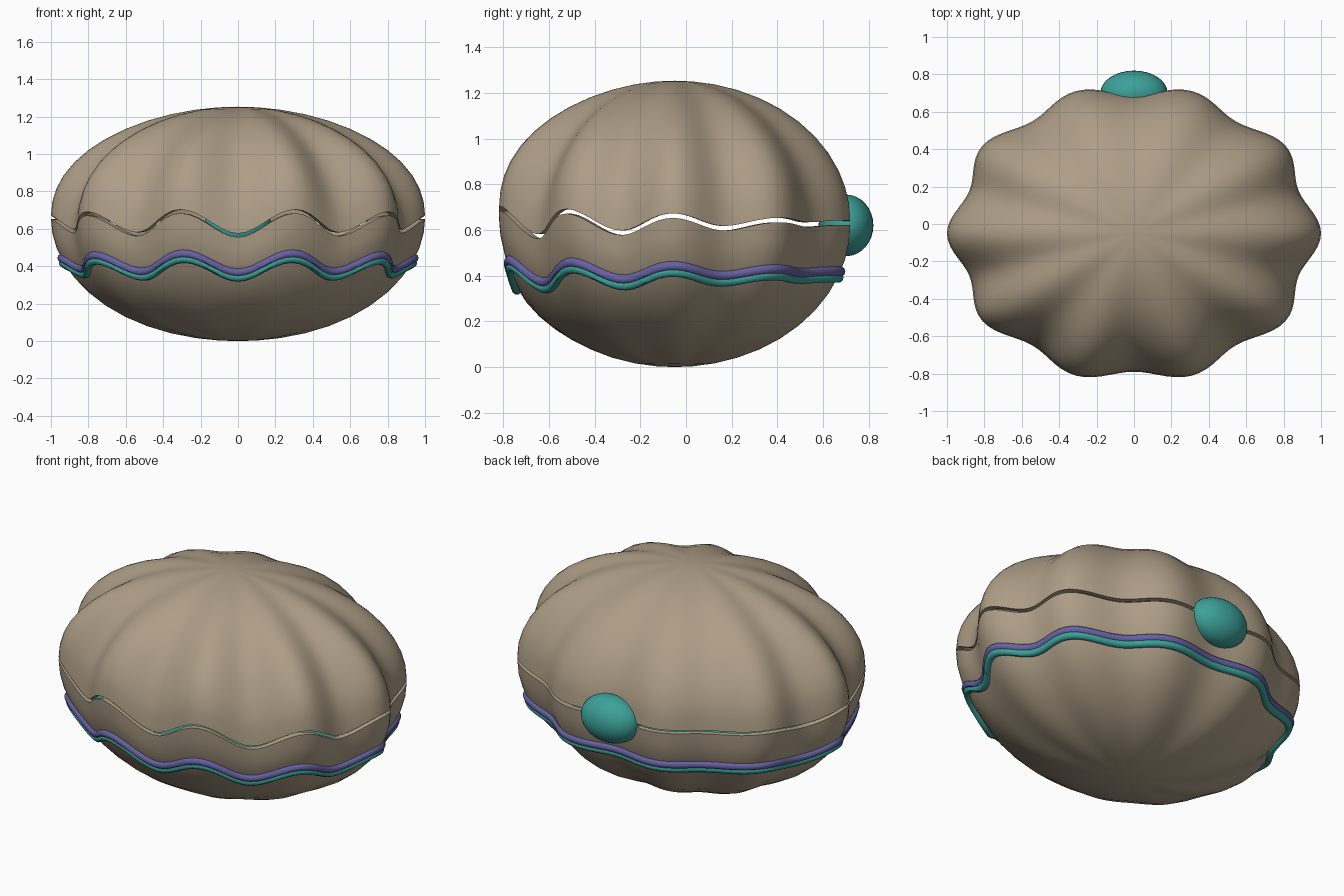
import bpy, bmesh
from math import sin, cos, pi, radians

if "Cube" in bpy.data.objects:
    bpy.data.objects.remove(bpy.data.objects["Cube"])

SEG = 140      # steps around the shell
CY = -0.05     # shell centre in y


def material(name, rgb):
    m = bpy.data.materials.new(name)
    m.diffuse_color = (*rgb, 1)
    m.use_nodes = True
    m.node_tree.nodes["Principled BSDF"].inputs["Base Color"].default_value = m.diffuse_color
    return m


TAN = material("shell_tan", (0.42, 0.34, 0.24))
TEAL = material("mantle_teal", (0.045, 0.36, 0.32))
PURPLE = material("lip_purple", (0.135, 0.12, 0.36))


def surf(th, phi, zc, height, scale=1.0):
    """Point on a ten-lobed half shell; phi = 0 at the rim, 90 at the pole."""
    lobe = cos(10 * th)
    r = (0.9625 + 0.0375 * lobe) * cos(phi) * scale
    wave = 0.065 * lobe * (0.5 - 0.5 * sin(th)) * cos(phi) ** 4
    return (r * cos(th), 0.8 * r * sin(th) + CY,
            zc + wave + height * sin(phi) * scale)


def finish(name, bm, mat, angle=40):
    bmesh.ops.recalc_face_normals(bm, faces=bm.faces)
    me = bpy.data.meshes.new(name)
    bm.to_mesh(me)
    bm.free()
    me.materials.append(mat)
    ob = bpy.data.objects.new(name, me)
    bpy.context.collection.objects.link(ob)
    bpy.ops.object.select_all(action='DESELECT')
    bpy.context.view_layer.objects.active = ob
    ob.select_set(True)
    bpy.ops.object.shade_smooth_by_angle(angle=radians(angle))
    return ob


def skin(name, rings, mat, poles=None, closed=False):
    """Bridge rings of points, with optional end poles or a closed loop."""
    bm = bmesh.new()
    vs = [[bm.verts.new(p) for p in ring] for ring in rings]
    n = len(vs[0])
    pairs = list(zip(vs, vs[1:])) + ([(vs[-1], vs[0])] if closed else [])
    for a, b in pairs:
        for i in range(n):
            j = (i + 1) % n
            bm.faces.new((a[i], a[j], b[j], b[i]))
    if poles:
        for p, ring in zip(poles, (vs[0], vs[-1])):
            c = bm.verts.new(p)
            for i in range(n):
                bm.faces.new((c, ring[i], ring[(i + 1) % n]))
    return finish(name, bm, mat)


ANGLES = [2 * pi * i / SEG for i in range(SEG)]


# Half shells: outer skin down to the rim, then inner skin back to the pole
def half_shell(name, zc, height):
    phis = [radians(a) for a in (84, 77, 69, 61, 53, 45, 37, 29, 21, 14, 7, 0)]
    rings = [[surf(t, p, zc, height) for t in ANGLES] for p in phis]
    rings += [[surf(t, p, zc, height, 0.96) for t in ANGLES] for p in reversed(phis)]
    skin(name, rings, TAN, [(0, CY, zc + height), (0, CY, zc + 0.96 * height)])


half_shell("upper_shell", 0.64, 0.613)
half_shell("lower_shell", 0.62, -0.62)


# Wavy tubes that follow the lower shell
def band(name, mat, dz, grow, rad):
    rings = []
    for k in range(10):
        a = 2 * pi * k / 10
        ring = []
        for t in ANGLES:
            x, y, z = surf(t, radians(19.5), 0.62, -0.62)
            o = grow + rad * cos(a)
            ring.append((x + o * cos(t), y + o * sin(t), z + dz + rad * sin(a)))
        rings.append(ring)
    skin(name, rings, mat, closed=True)


band("mantle_lip", PURPLE, 0.005, 0.0, 0.023)
band("mantle_edge", TEAL, -0.022, -0.008, 0.023)

# Mantle sheet across the inside
rings = []
for s in (1.0, 0.85, 0.65, 0.4, 0.15):
    ring = []
    for t in ANGLES:
        x, y, z = surf(t, radians(19.5), 0.62, -0.62)
        ring.append((x * s, (y - CY) * s + CY, 0.40 + (z - 0.41) * s ** 3))
    rings.append(ring)
bm_low = [[(x, y, z - 0.02) for x, y, z in r] for r in reversed(rings)]
skin("mantle", list(reversed(rings)) + list(reversed(bm_low)), TEAL,
     [(0, CY, 0.40), (0, CY, 0.38)])

# Hinge ball at the back
bm = bmesh.new()
bmesh.ops.create_uvsphere(bm, u_segments=32, v_segments=16, radius=1)
bmesh.ops.scale(bm, vec=(0.18, 0.12, 0.135), verts=bm.verts)
bmesh.ops.translate(bm, vec=(0, 0.70, 0.62), verts=bm.verts)
finish("hinge", bm, TEAL, 60)
